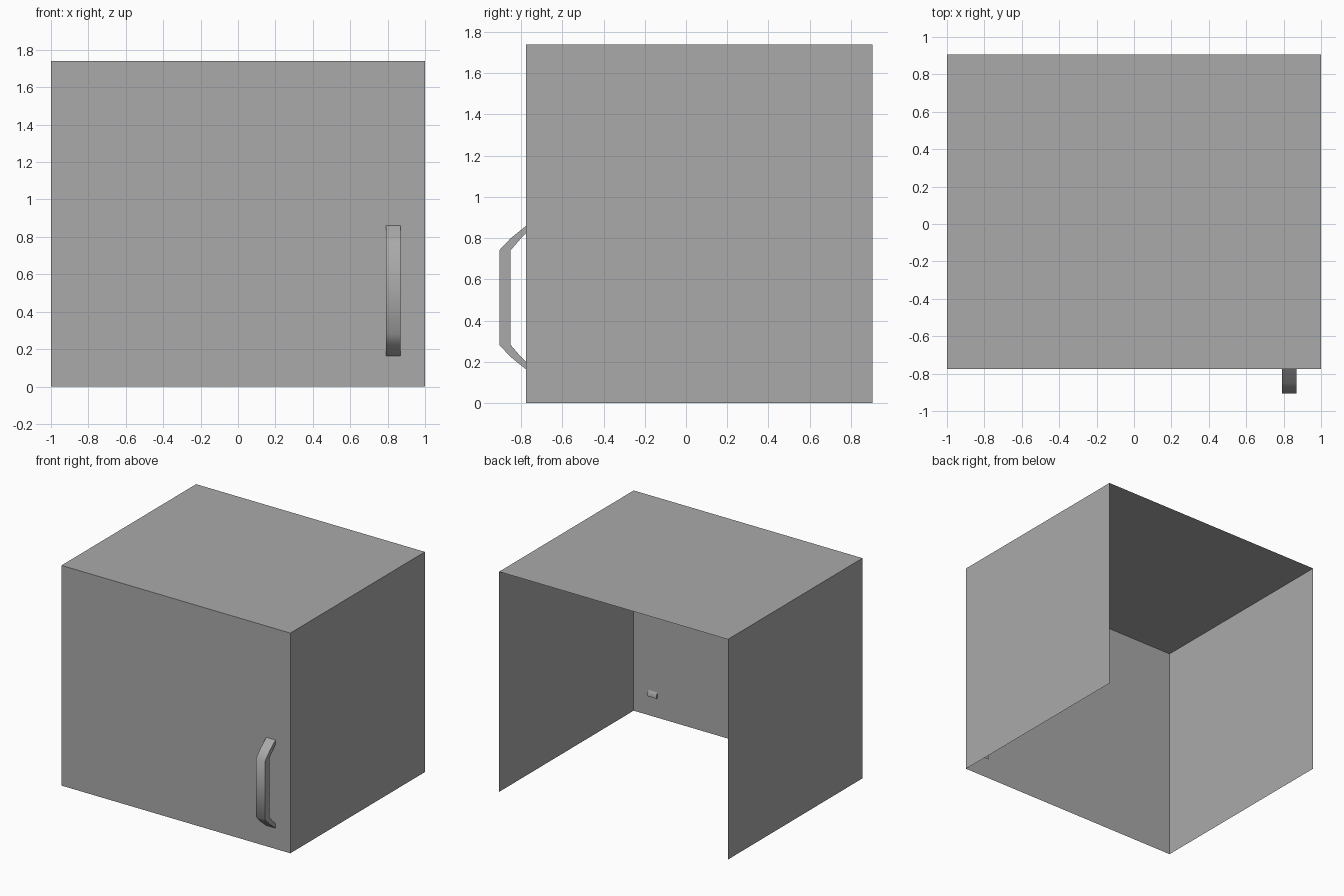
import bpy
import bmesh

cube = bpy.data.objects.get("Cube")
if cube:
    bpy.data.objects.remove(cube, do_unlink=True)

grey = bpy.data.materials.new("plain grey")
grey.use_nodes = True
colour = (0.4, 0.4, 0.4, 1)
grey.diffuse_color = colour
grey.node_tree.nodes["Principled BSDF"].inputs["Base Color"].default_value = colour

HALF_WIDTH, FRONT, BACK, HEIGHT = 1.0, -0.775, 0.905, 1.74


def add_object(name, bm):
    mesh = bpy.data.meshes.new(name)
    bm.to_mesh(mesh)
    bm.free()
    mesh.materials.append(grey)
    obj = bpy.data.objects.new(name, mesh)
    bpy.context.collection.objects.link(obj)
    return obj


def box(keep):
    """Full-size thin box that keeps only the faces whose normal passes the test."""
    bm = bmesh.new()
    bmesh.ops.create_cube(bm, size=1)
    bmesh.ops.scale(bm, vec=(2 * HALF_WIDTH, BACK - FRONT, HEIGHT), verts=bm.verts)
    bmesh.ops.translate(bm, vec=(0, (FRONT + BACK) / 2, HEIGHT / 2), verts=bm.verts)
    bm.normal_update()
    unwanted = [f for f in bm.faces if not keep(f.normal)]
    bmesh.ops.delete(bm, geom=unwanted, context='FACES')
    return bm


# Cabinet shell: sides and top, open at the back and underneath
add_object("cabinet_shell", box(lambda n: abs(n.x) > 0.5 or n.z > 0.5))

# Front door panel
add_object("door", box(lambda n: n.y < -0.5))

# Door handle: bent strap, mirrored about its middle height
MIDDLE = 0.512
outer = [(-0.763, 0.358), (-0.85, 0.288), (-0.905, 0.23)]
inner = [(-0.763, 0.325), (-0.80, 0.288), (-0.85, 0.23)]
rows = list(zip(outer, inner))
rows += [((a[0], -a[1]), (b[0], -b[1])) for a, b in reversed(rows)]

bm = bmesh.new()
rings = []
for (oy, oz), (iy, iz) in rows:
    corners = [(0.79, oy, oz), (0.87, oy, oz), (0.87, iy, iz), (0.79, iy, iz)]
    rings.append([bm.verts.new((x, y, z + MIDDLE)) for x, y, z in corners])
for a, b in zip(rings, rings[1:]):
    for i in range(4):
        j = (i + 1) % 4
        bm.faces.new((a[i], a[j], b[j], b[i]))
bm.faces.new(rings[0])
bm.faces.new(rings[-1])
bmesh.ops.recalc_face_normals(bm, faces=bm.faces)
handle = add_object("door_handle", bm)

bpy.ops.object.select_all(action='DESELECT')
handle.select_set(True)
bpy.context.view_layer.objects.active = handle
bpy.ops.object.shade_smooth_by_angle(angle=0.87)
